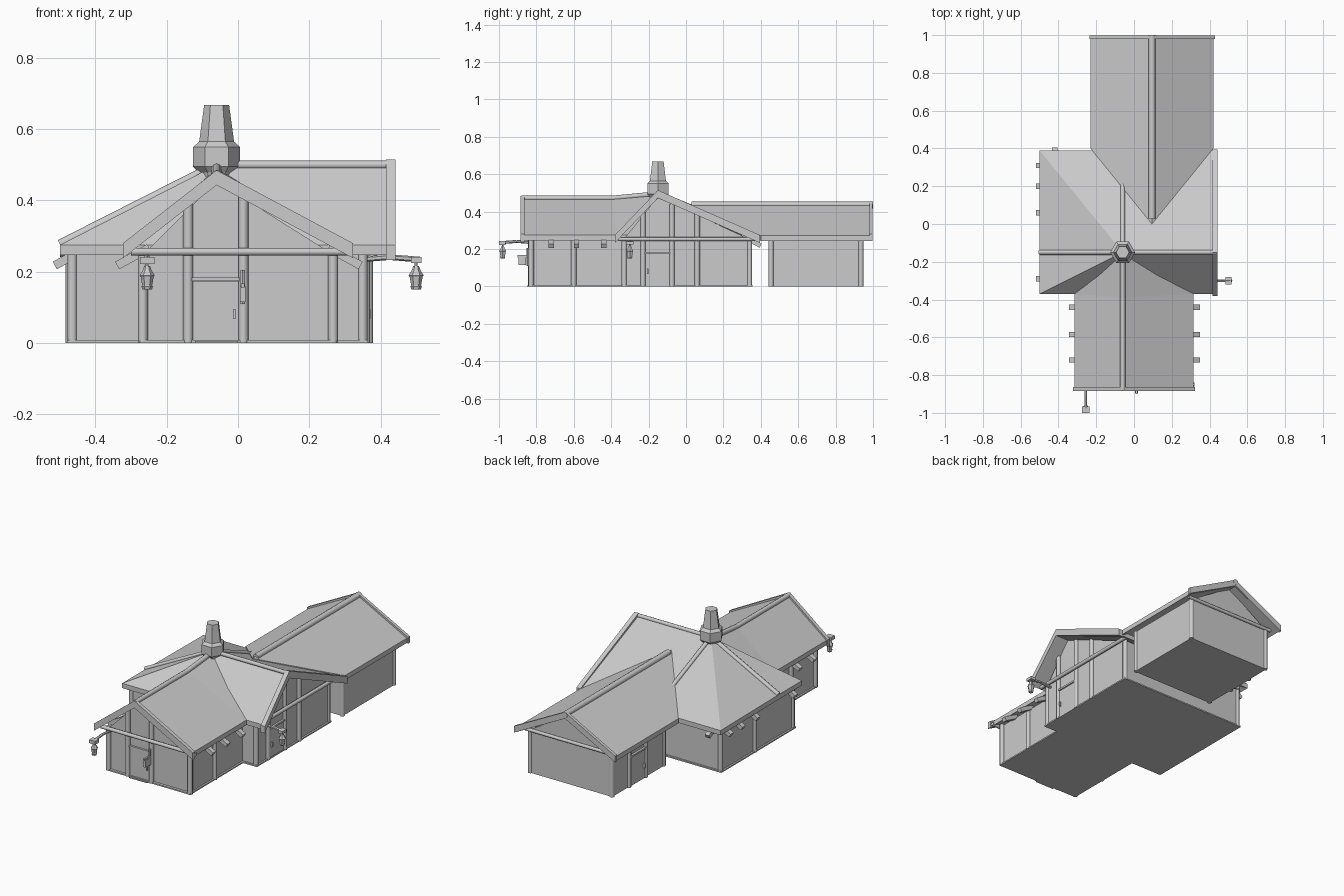
import bpy, bmesh, math
from mathutils import Vector


def finish(name, bm, smooth=False):
    bmesh.ops.recalc_face_normals(bm, faces=bm.faces[:])
    me = bpy.data.meshes.new(name)
    bm.to_mesh(me)
    bm.free()
    ob = bpy.data.objects.new(name, me)
    bpy.context.collection.objects.link(ob)
    if smooth:
        bpy.ops.object.select_all(action='DESELECT')
        ob.select_set(True)
        bpy.context.view_layer.objects.active = ob
        bpy.ops.object.shade_smooth_by_angle(angle=math.radians(50))
    return ob


def sheet(name, verts, faces, offset):
    """Surface thickened by one offset vector."""
    bm = bmesh.new()
    vs = [bm.verts.new(v) for v in verts]
    fs = [bm.faces.new([vs[i] for i in f]) for f in faces]
    r = bmesh.ops.extrude_face_region(bm, geom=fs, use_keep_orig=True)
    moved = [g for g in r['geom'] if isinstance(g, bmesh.types.BMVert)]
    bmesh.ops.translate(bm, verts=moved, vec=offset)
    return finish(name, bm)


def box(name, x0, x1, y0, y1, z0, z1):
    return sheet(name, [(x0, y0, z0), (x1, y0, z0), (x1, y1, z0), (x0, y1, z0)],
                 [(0, 1, 2, 3)], (0, 0, z1 - z0))


def rod(name, p, q, r=0.014, sides=8):
    """Round timber between two points."""
    p, q = Vector(p), Vector(q)
    bm = bmesh.new()
    bmesh.ops.create_cone(bm, cap_ends=True, segments=sides, radius1=r, radius2=r,
                          depth=(q - p).length)
    bm.transform(Vector.to_track_quat(q - p, 'Z', 'Y').to_matrix().to_4x4())
    bmesh.ops.translate(bm, verts=bm.verts[:], vec=(p + q) / 2)
    return finish(name, bm, True)


def board(name, p, q, thick, drop):
    """Plank with vertical ends; drop is its height, thick a horizontal vector."""
    d = Vector((0, 0, -drop))
    p, q = Vector(p), Vector(q)
    return sheet(name, [p, q, q + d, p + d], [(0, 1, 2, 3)], thick)


def lathe(name, profile, centre, sides=6):
    bm = bmesh.new()
    rings = [[bm.verts.new((centre[0] + r * math.cos(a), centre[1] + r * math.sin(a), z))
              for a in (2 * math.pi * i / sides for i in range(sides))] for r, z in profile]
    for a, b in zip(rings, rings[1:]):
        for i in range(sides):
            j = (i + 1) % sides
            bm.faces.new((a[i], a[j], b[j], b[i]))
    bm.faces.new(rings[0])
    bm.faces.new(rings[-1])
    return finish(name, bm)


# walls of the three wings
box("main_walls", -0.47, 0.355, -0.335, 0.345, 0.004, 0.255)
box("front_walls", -0.265, 0.265, -0.825, -0.33, 0.004, 0.255)
box("back_walls", -0.175, 0.37, 0.45, 0.94, 0, 0.255)
box("main_floor", -0.48, 0.365, -0.345, 0.355, 0, 0.008)
box("front_floor", -0.275, 0.275, -0.84, -0.33, 0, 0.008)
sheet("main_gable", [(0.355, -0.335, 0.25), (0.355, 0.345, 0.25), (0.355, -0.15, 0.48)],
      [(0, 1, 2)], (-0.03, 0, 0))
sheet("front_gable", [(-0.265, -0.825, 0.25), (0.265, -0.825, 0.25), (-0.06, -0.825, 0.455)],
      [(0, 1, 2)], (0, 0.03, 0))
sheet("back_gable", [(-0.175, 0.94, 0.25), (0.37, 0.94, 0.25), (0.095, 0.94, 0.42)],
      [(0, 1, 2)], (0, -0.03, 0))

# main roof: east gable, west hip
sheet("main_roof",
      [(-0.06, -0.15, 0.5), (0.43, -0.15, 0.5), (-0.5, -0.15, 0.275),
       (-0.5, -0.37, 0.275), (-0.06, -0.37, 0.275), (0.43, -0.37, 0.275),
       (-0.5, 0.39, 0.27), (-0.06, 0.39, 0.27), (0.43, 0.39, 0.27)],
      [(0, 2, 3), (0, 3, 4), (0, 4, 5, 1), (0, 1, 8, 7), (0, 7, 6), (0, 6, 2)],
      (0, 0, -0.028))
# front wing roof
sheet("front_roof",
      [(-0.06, -0.87, 0.472), (-0.06, -0.39, 0.472), (-0.06, -0.15, 0.492),
       (-0.315, -0.87, 0.275), (-0.315, -0.37, 0.275), (-0.315, -0.15, 0.275),
       (0.315, -0.87, 0.275), (0.315, -0.37, 0.275), (0.315, -0.15, 0.275)],
      [(0, 1, 4, 3), (1, 2, 5, 4), (0, 6, 7, 1), (1, 7, 8, 2)], (0, 0, -0.028))
# back wing roof, cut along the valleys
sheet("back_roof",
      [(0.095, 0.0, 0.44), (0.095, 0.99, 0.44), (-0.23, 0.4, 0.272), (-0.23, 0.99, 0.272),
       (0.42, 0.4, 0.272), (0.42, 0.99, 0.272)],
      [(0, 1, 3, 2), (0, 4, 5, 1)], (0, 0, -0.028))

# ridge timbers
rod("front_ridge", (-0.06, -0.88, 0.472), (-0.06, -0.39, 0.472), 0.014)
rod("front_ridge_rise", (-0.06, -0.39, 0.472), (-0.06, -0.15, 0.495), 0.014)
rod("main_ridge", (-0.06, -0.15, 0.5), (0.435, -0.15, 0.5), 0.012)
rod("west_ridge", (-0.06, -0.15, 0.5), (-0.5, -0.15, 0.277), 0.013)
rod("north_ridge", (-0.06, -0.15, 0.5), (-0.06, 0.22, 0.345), 0.012)
rod("back_ridge", (0.095, 0.03, 0.436), (0.095, 1.0, 0.436), 0.018)

# barge boards on the gable ends
for e in (-0.38, 0.395):
    board("main_barge", (0.415, -0.15, 0.515), (0.415, e, 0.275), (0.027, 0, 0), 0.042)
for e in (-0.323, 0.323):
    board("front_barge", (-0.06, -0.885, 0.485), (e, -0.885, 0.28), (0, 0.022, 0), 0.042)
for e in (-0.235, 0.428):
    board("back_barge", (0.095, 0.98, 0.452), (e, 0.98, 0.28), (0, 0.018, 0), 0.038)

# corner and wall posts: x, y, top
posts = [(-0.267, -0.828, 0.26), (0.267, -0.828, 0.26), (-0.14, -0.83, 0.395),
         (0.015, -0.83, 0.425), (-0.267, -0.6, 0.255), (0.267, -0.6, 0.255),
         (-0.465, -0.33, 0.255), (-0.465, 0.34, 0.255), (-0.47, 0.03, 0.255),
         (0.35, -0.33, 0.26), (0.35, 0.34, 0.26), (0.357, -0.23, 0.4),
         (0.357, -0.075, 0.44), (0.357, 0.06, 0.39),
         (-0.17, 0.935, 0.255), (0.365, 0.935, 0.255), (0.365, 0.455, 0.255),
         (-0.17, 0.455, 0.255), (-0.175, 0.785, 0.255), (-0.175, 0.63, 0.255)]
for x, y, top in posts:
    rod("post", (x, y, 0), (x, y, top), 0.014)

# tie beams across gables
rod("front_tie_beam", (-0.3, -0.85, 0.256), (0.32, -0.85, 0.256), 0.011)
rod("main_tie_beam", (0.375, -0.36, 0.253), (0.375, 0.385, 0.253), 0.011)
rod("back_tie_beam", (-0.2, 0.945, 0.256), (0.395, 0.945, 0.256), 0.01)

# doors, lintels, handles and step
box("front_door", -0.126, 0.001, -0.832, -0.82, 0.008, 0.172)
box("front_lintel", -0.14, 0.015, -0.837, -0.82, 0.174, 0.184)
box("front_handle", -0.014, -0.007, -0.842, -0.83, 0.068, 0.095)
box("front_step", -0.12, 0.0, -0.85, -0.83, 0, 0.005)
box("east_door", 0.35, 0.362, -0.215, -0.09, 0.008, 0.172)
box("east_lintel", 0.35, 0.367, -0.23, -0.075, 0.174, 0.184)
box("east_handle", 0.36, 0.372, -0.208, -0.201, 0.068, 0.095)
box("west_door", -0.183, -0.17, 0.645, 0.77, 0.004, 0.172)
box("west_lintel", -0.188, -0.17, 0.63, 0.785, 0.174, 0.184)
box("west_handle", -0.194, -0.18, 0.655, 0.662, 0.068, 0.095)


# rafter ends under the eaves
def rafter(x, y, dx, dy):
    p = Vector((x, y, 0.228))
    d = Vector((dx, dy, -0.55))
    side = Vector((-dy, dx, 0)) * 0.028
    sheet("rafter_end", [p - side / 2, p + d * 0.0 + side / 2,
                         p + side / 2 - d * 0.09, p - side / 2 - d * 0.09],
          [(0, 1, 2, 3)], Vector((-0.55 * dx, -0.55 * dy, -1)).normalized() * 0.024)


for y in (-0.72, -0.585, -0.44):
    rafter(-0.345, y, -1, 0)
    rafter(0.35, y, 1, 0)
for y in (-0.29, 0.06, 0.2, 0.31):
    rafter(-0.52, y, -1, 0)
rafter(-0.42, 0.405, 0, 1)

# chimney
lathe("chimney", [(0.045, 0.44), (0.05, 0.478), (0.066, 0.495), (0.066, 0.55),
                  (0.049, 0.565), (0.035, 0.668)], (-0.06, -0.15))


# hanging lanterns on arms
def lantern(base, tip):
    bx, by = base
    tx, ty = tip
    mid = ((bx + tx) / 2, (by + ty) / 2, 0.241)
    rod("lantern_arm", (bx, by, 0.235), mid, 0.008, 6)
    rod("lantern_arm_tip", mid, (tx + (tx - bx) * 0.08, ty + (ty - by) * 0.08, 0.234), 0.008, 6)
    rod("lantern_hook", (tx, ty, 0.236), (tx, ty, 0.21), 0.005, 6)
    lathe("lantern", [(0.013, 0.15), (0.016, 0.158), (0.014, 0.162), (0.018, 0.185),
                      (0.021, 0.19), (0.012, 0.205), (0.008, 0.216)], tip)


lantern((-0.255, -0.83), (-0.255, -0.98))
lantern((0.35, -0.3), (0.5, -0.3))
box("front_lantern_tip", -0.275, -0.235, -1.0, -0.965, 0.222, 0.242)
box("east_lantern_tip", 0.485, 0.515, -0.32, -0.28, 0.225, 0.241)

# small bracket fitting beside the front door
rod("door_fitting", (0.013, -0.845, 0.11), (0.013, -0.845, 0.205), 0.007, 6)
box("door_fitting_top", 0.008, 0.018, -0.9, -0.84, 0.155, 0.167)
box("door_fitting_base", 0.005, 0.021, -0.895, -0.855, 0.115, 0.158)
